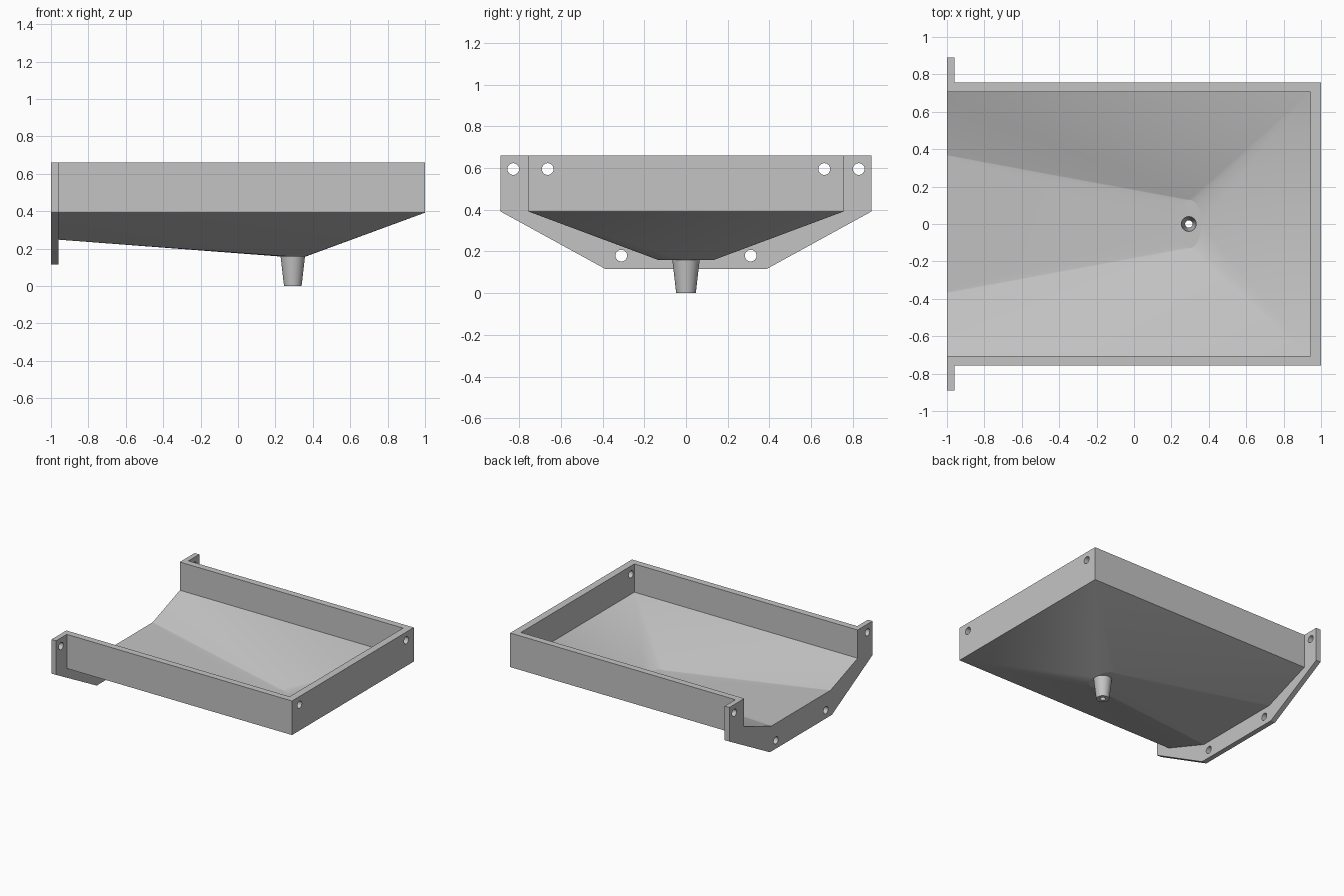
import bpy, bmesh, math
from mathutils import Matrix, Vector

if "Cube" in bpy.data.objects:
    bpy.data.objects.remove(bpy.data.objects["Cube"])

grey = bpy.data.materials.new("plain_grey")
grey.use_nodes = True
colour = (0.55, 0.55, 0.55, 1)
grey.diffuse_color = colour
grey.node_tree.nodes["Principled BSDF"].inputs["Base Color"].default_value = colour

DRAIN_X = 0.293


def finish(name, bm):
    bmesh.ops.recalc_face_normals(bm, faces=bm.faces)
    mesh = bpy.data.meshes.new(name)
    bm.to_mesh(mesh)
    bm.free()
    mesh.materials.append(grey)
    obj = bpy.data.objects.new(name, mesh)
    bpy.context.collection.objects.link(obj)
    return obj


def hull(name, points):
    bm = bmesh.new()
    for p in points:
        bm.verts.new(p)
    result = bmesh.ops.convex_hull(bm, input=bm.verts)
    loose = {g for g in result["geom_interior"] if isinstance(g, bmesh.types.BMVert)}
    bmesh.ops.delete(bm, geom=list(loose), context="VERTS")
    bmesh.ops.dissolve_limit(bm, angle_limit=math.radians(0.1), verts=bm.verts, edges=bm.edges)
    return finish(name, bm)


def basin(name, x0, x1, half_y, top, rim, end_y, end_z, low):
    """Box that funnels down from its rim to a small oval around the drain."""
    pts = [(x, s * half_y, z) for x in (x0, x1) for s in (-1, 1) for z in (top, rim)]
    pts += [(x0, s * end_y, end_z) for s in (-1, 1)]
    for i in range(48):
        a = math.tau * i / 48
        pts.append((DRAIN_X + 0.07 * math.cos(a), 0.13 * math.sin(a), low))
    return hull(name, pts)


def cone(name, centre, r_low, r_high, depth, along_x=False):
    bm = bmesh.new()
    matrix = Matrix.Translation(Vector(centre))
    if along_x:
        matrix = matrix @ Matrix.Rotation(math.pi / 2, 4, "Y")
    bmesh.ops.create_cone(bm, cap_ends=True, segments=40, radius1=r_low,
                          radius2=r_high, depth=depth, matrix=matrix)
    return finish(name, bm)


def combine(target, other, operation):
    mod = target.modifiers.new(operation, "BOOLEAN")
    mod.operation = operation
    mod.solver = "EXACT"
    mod.object = other
    other.hide_render = True
    bpy.ops.object.select_all(action="DESELECT")
    bpy.context.view_layer.objects.active = target
    target.select_set(True)
    bpy.ops.object.modifier_apply(modifier=mod.name)
    bpy.data.objects.remove(other)


# Outer shell of the tray
tray = basin("drain_tray", -0.99, 1, 0.757, 0.66, 0.392, 0.37, 0.25, 0.158)

# Mounting flange across the open end
half = [(0.89, 0.66), (0.89, 0.392), (0.385, 0.115)]
flange = hull("end_flange", [(x, s * y, z) for x in (-1, -0.96) for s in (-1, 1) for y, z in half])
combine(tray, flange, "UNION")

# Tapered spout, buried in the floor at its top
spout = cone("spout", (DRAIN_X, 0, 0.095), 0.047, 0.069, 0.19)
combine(tray, spout, "UNION")

# Hollow inside, open towards the flange
inside = basin("inside_cutter", -1.1, 0.943, 0.705, 0.8, 0.438, 0.387, 0.322, 0.22)
combine(tray, inside, "DIFFERENCE")

# Drain bore
combine(tray, cone("drain_cutter", (DRAIN_X, 0, 0.13), 0.018, 0.045, 0.3), "DIFFERENCE")

# Screw holes in the back wall and the flange
for side in (-1, 1):
    for x, y, z in ((0.97, 0.663, 0.595), (-0.98, 0.828, 0.595), (-0.98, 0.31, 0.18)):
        hole = cone("screw_cutter", (x, side * y, z), 0.028, 0.028, 0.1, True)
        combine(tray, hole, "DIFFERENCE")

bpy.ops.object.shade_smooth_by_angle(angle=math.radians(13))
